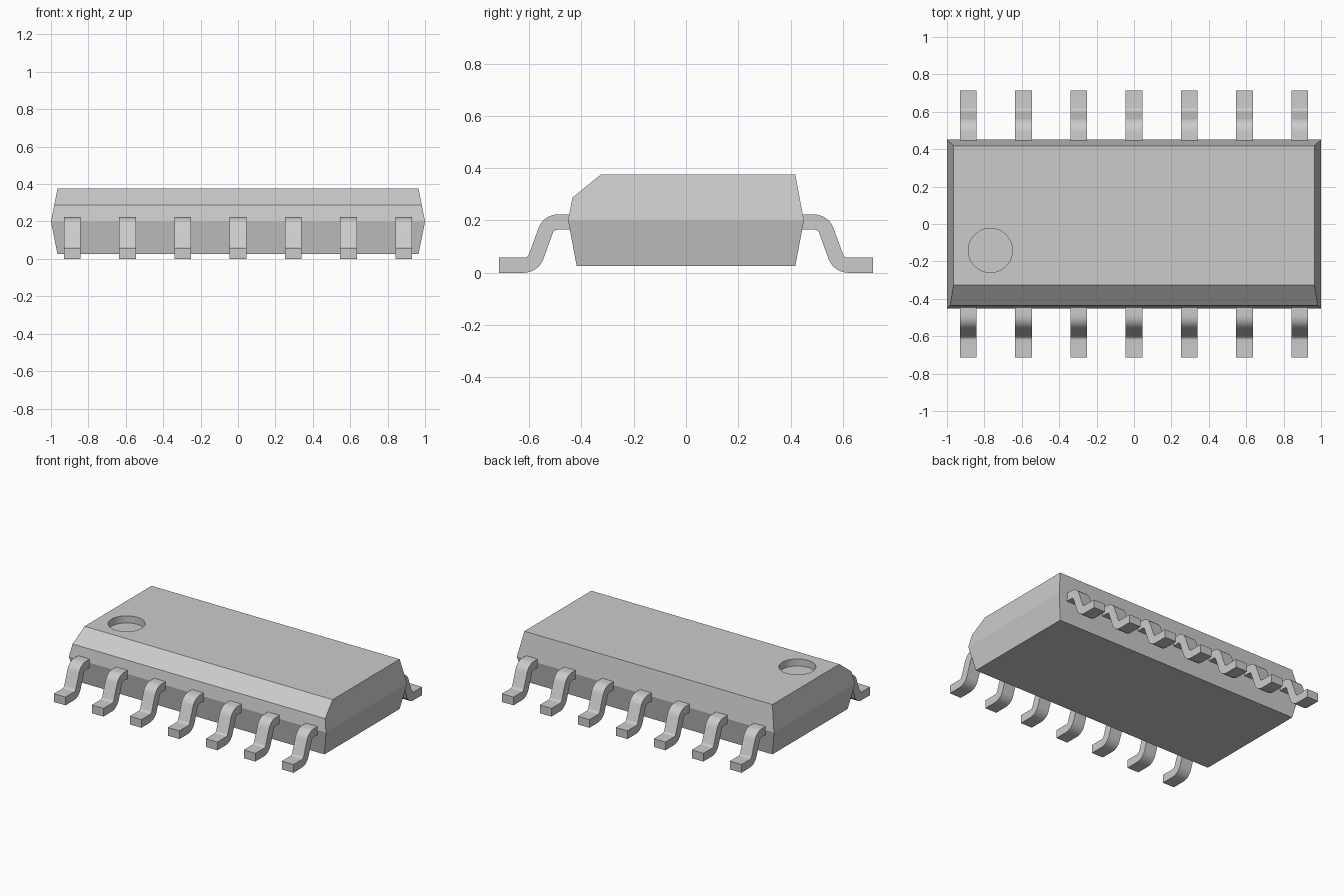
import bpy, bmesh, math
from mathutils import Vector

if "Cube" in bpy.data.objects:
    bpy.data.objects.remove(bpy.data.objects["Cube"])

grey = bpy.data.materials.new("light grey")
grey.diffuse_color = (0.6, 0.6, 0.6, 1)
grey.use_nodes = True
grey.node_tree.nodes["Principled BSDF"].inputs["Base Color"].default_value = grey.diffuse_color


def make_object(name, bm):
    bmesh.ops.recalc_face_normals(bm, faces=bm.faces[:])
    me = bpy.data.meshes.new(name)
    bm.to_mesh(me)
    bm.free()
    me.materials.append(grey)
    ob = bpy.data.objects.new(name, me)
    bpy.context.collection.objects.link(ob)
    return ob


def select_only(ob):
    bpy.ops.object.select_all(action='DESELECT')
    ob.select_set(True)
    bpy.context.view_layer.objects.active = ob


def loft(bm, rings):
    """Join equal vertex rings with quads and cap both ends."""
    rings = [[bm.verts.new(p) for p in r] for r in rings]
    for a, b in zip(rings, rings[1:]):
        n = len(a)
        for i in range(n):
            bm.faces.new((a[i], a[(i + 1) % n], b[(i + 1) % n], b[i]))
    bm.faces.new(rings[0])
    bm.faces.new(rings[-1])


# Package body: two frustums meeting at the widest line
def rect(x, y, z):
    return [(-x, -y, z), (x, -y, z), (x, y, z), (-x, y, z)]


bm = bmesh.new()
loft(bm, [rect(0.965, 0.418, 0.025), rect(1.0, 0.451, 0.2), rect(0.965, 0.418, 0.375)])

# Long bevel along the front top edge
p, q = Vector((0, -0.327, 0.375)), Vector((0, -0.436, 0.286))
normal = Vector((1, 0, 0)).cross(q - p).normalized()
if normal.z < 0:
    normal.negate()
cut = bmesh.ops.bisect_plane(bm, geom=bm.verts[:] + bm.edges[:] + bm.faces[:],
                             plane_co=p, plane_no=normal, clear_outer=True)
bmesh.ops.contextual_create(
    bm, geom=[e for e in cut['geom_cut'] if isinstance(e, bmesh.types.BMEdge)])
body = make_object("package_body", bm)

# Round pin-one dimple cut in the top
bpy.ops.mesh.primitive_cylinder_add(vertices=48, radius=0.118, depth=0.2,
                                    location=(-0.768, -0.141, 0.375 - 0.05 + 0.1))
cutter = bpy.context.object
cutter.name = "dimple_cutter"
cutter.hide_render = True
cutter.data.materials.append(grey)
dimple = body.modifiers.new("dimple", 'BOOLEAN')
dimple.operation = 'DIFFERENCE'
dimple.solver = 'EXACT'
dimple.object = cutter
select_only(body)
bpy.ops.object.modifier_apply(modifier="dimple")
bpy.data.objects.remove(cutter)
bpy.ops.object.shade_smooth_by_angle(angle=math.radians(10))

# Gull-wing pin: strip swept along a rounded S path in the y-z plane
PITCH, WIDTH, THICK, RADIUS = 0.2955, 0.09, 0.058, 0.05
Z_HIGH, Z_LOW, Y_HIGH, Y_LOW = 0.194, THICK / 2, 0.525, 0.585
slope = math.atan2(Z_HIGH - Z_LOW, Y_LOW - Y_HIGH)
tangent = RADIUS * math.tan(slope / 2)
stations = [(0.43, Z_HIGH, 0.0)]           # y, z, downward angle
for i in range(9):
    a = slope * i / 8
    stations.append((Y_HIGH - tangent + RADIUS * math.sin(a),
                     Z_HIGH - RADIUS + RADIUS * math.cos(a), a))
for i in range(9):
    a = slope * (1 - i / 8)
    stations.append((Y_LOW + tangent - RADIUS * math.sin(a),
                     Z_LOW + RADIUS - RADIUS * math.cos(a), a))
stations.append((0.715, Z_LOW, 0.0))

rings = []
for y, z, a in stations:
    dy, dz = math.sin(a) * THICK / 2, math.cos(a) * THICK / 2
    w = WIDTH / 2
    rings.append([(-w, y + dy, z + dz), (w, y + dy, z + dz),
                  (w, y - dy, z - dz), (-w, y - dy, z - dz)])
bm = bmesh.new()
loft(bm, rings)
bmesh.ops.translate(bm, verts=bm.verts[:], vec=(-3 * PITCH, 0, 0))
pins = make_object("pins", bm)
select_only(pins)
bpy.ops.object.shade_smooth_by_angle(angle=math.radians(30))

# Seven pins per side, mirrored front to back
row = pins.modifiers.new("row", 'ARRAY')
row.count = 7
row.use_relative_offset = False
row.use_constant_offset = True
row.constant_offset_displace = (PITCH, 0, 0)
mirror = pins.modifiers.new("both sides", 'MIRROR')
mirror.use_axis = (False, True, False)
mirror.use_mirror_merge = False
